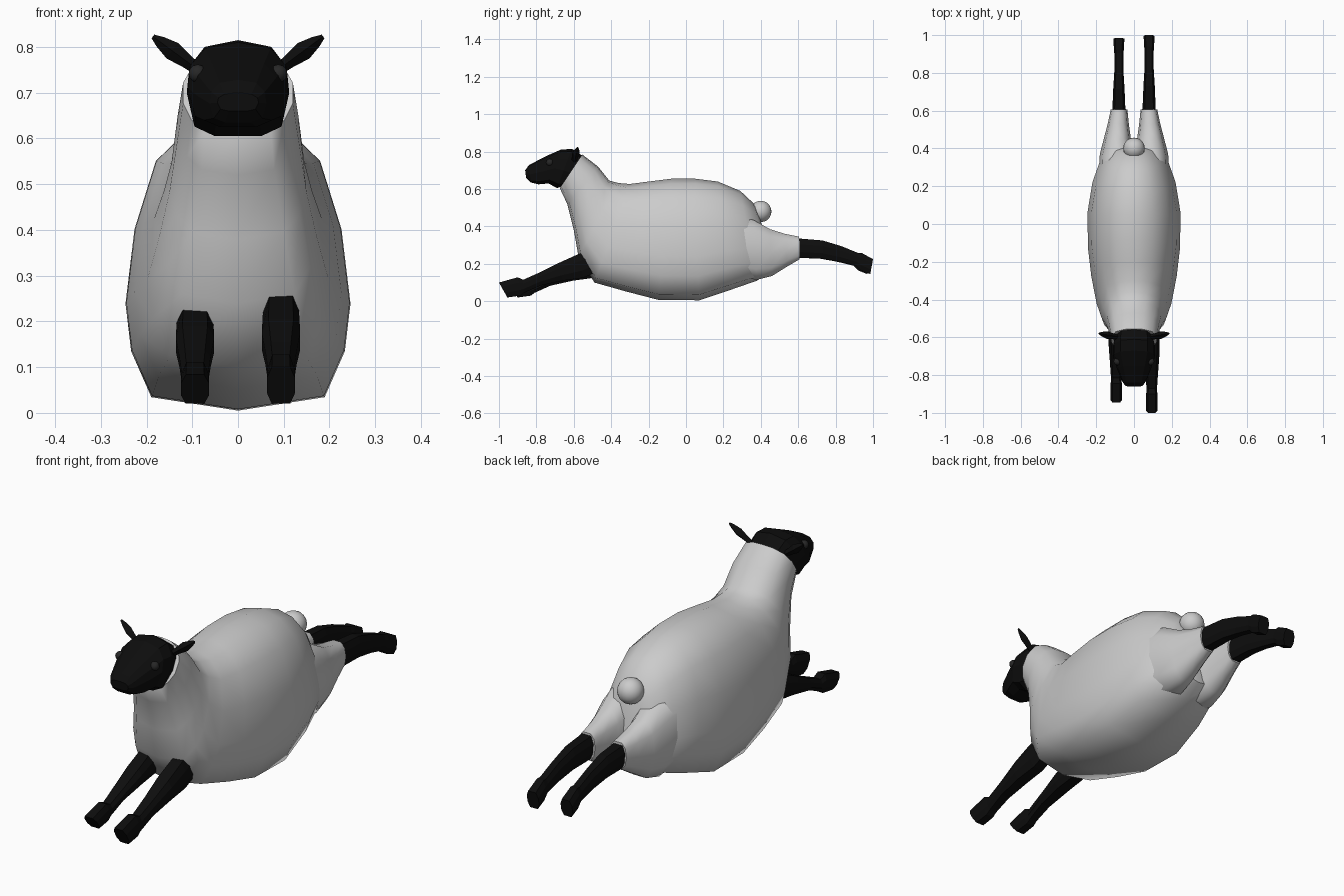
import bpy, bmesh, math
from mathutils import Vector

if "Cube" in bpy.data.objects:
    bpy.data.objects.remove(bpy.data.objects["Cube"])

black = bpy.data.materials.new("black")
black.diffuse_color = (0.004, 0.004, 0.004, 1)
black.use_nodes = True
black.node_tree.nodes["Principled BSDF"].inputs["Base Color"].default_value = black.diffuse_color
eye_grey = bpy.data.materials.new("eye_grey")
eye_grey.diffuse_color = (0.02, 0.02, 0.02, 1)
eye_grey.use_nodes = True
eye_grey.node_tree.nodes["Principled BSDF"].inputs["Base Color"].default_value = eye_grey.diffuse_color

# Half cross-sections, bottom to top: (width factor, height factor 0..1)
WOOL = [(0, 0), (.77, .045), (.95, .2), (1, .36), (.92, .61), (.73, .84), (.4, .96), (0, 1)]
NECK = [(0, 0), (.6, .06), (.85, .2), (1, .4), (1, .65), (.8, .88), (.4, .98), (0, 1)]
HEAD = [(.45, 0), (.85, .1), (1, .45), (.95, .72), (.65, .93), (0, 1)]
LEG = [(.65, 0), (1, .3), (1, .7), (.65, 1)]


def finish(name, bm, mat=None, smooth=None):
    bmesh.ops.recalc_face_normals(bm, faces=bm.faces)
    me = bpy.data.meshes.new(name)
    bm.to_mesh(me)
    bm.free()
    ob = bpy.data.objects.new(name, me)
    bpy.context.collection.objects.link(ob)
    if mat:
        me.materials.append(mat)
    if smooth:
        bpy.ops.object.select_all(action='DESELECT')
        ob.select_set(True)
        bpy.context.view_layer.objects.active = ob
        bpy.ops.object.shade_smooth_by_angle(angle=math.radians(smooth))
    return ob


def mix(a, b, t):
    return [(p[0] + (q[0] - p[0]) * t, p[1] + (q[1] - p[1]) * t) for p, q in zip(a, b)]


def loft(name, rings, mat=None, smooth=None):
    """rings: (top_y, top_z, bottom_y, bottom_z, half_width, centre_x, half_section)"""
    bm = bmesh.new()
    loops = []
    for ty, tz, by, bz, hw, cx, half in rings:
        pts = list(half) + [(-w, t) for w, t in reversed(half) if w > 0]
        loops.append([bm.verts.new((cx + w * hw, by + (ty - by) * t, bz + (tz - bz) * t))
                      for w, t in pts])
    n = len(loops[0])
    for a, b in zip(loops, loops[1:]):
        for i in range(n):
            j = (i + 1) % n
            bm.faces.new((a[i], a[j], b[j], b[i]))
    bm.faces.new(loops[0])
    bm.faces.new(loops[-1])
    return finish(name, bm, mat, smooth)


def ball(name, centre, r, seg, mat=None):
    bm = bmesh.new()
    bmesh.ops.create_uvsphere(bm, u_segments=seg, v_segments=seg // 2, radius=r)
    bmesh.ops.translate(bm, verts=bm.verts, vec=centre)
    return finish(name, bm, mat, 60)


# Woolly body sweeping up into the neck (last value blends wool to neck section)
body = [(.395, .45, .43, .30, .06, 0), (.365, .52, .45, .16, .115, 0), (.29, .59, .38, .11, .175, 0),
        (.17, .64, .25, .065, .22, 0), (.05, .655, .07, .005, .246, 0), (-.08, .655, -.15, .008, .244, 0),
        (-.2, .64, -.32, .052, .226, 0), (-.3, .627, -.49, .1, .198, .1), (-.36, .632, -.575, .24, .172, .3),
        (-.41, .645, -.6, .38, .15, .6), (-.47, .72, -.635, .52, .132, 1), (-.555, .785, -.675, .605, .12, 1)]
loft("wool_body", [(*r[:5], 0, mix(WOOL, NECK, r[5])) for r in body], smooth=60)

# Head
head = [(-.55, .775, -.67, .612, .104), (-.61, .815, -.69, .605, .112), (-.67, .81, -.735, .63, .11),
        (-.75, .775, -.79, .625, .088), (-.84, .728, -.83, .635, .062), (-.86, .7, -.855, .66, .045)]
loft("head", [(*r, 0, HEAD) for r in head], black)

# Fluffy tail
ball("tail", (0, .4, .48), .057, 20)


def ear(name, s):
    """Leaf-shaped ear built from diamond sections along a slanted axis"""
    bm = bmesh.new()
    a, b = Vector((s * .08, -.6, .745)), Vector((s * .186, -.58, .823))
    up = Vector((-s * .59, 0, .81))
    loops = []
    for t, w, d in ((0, .012, .014), (.3, .015, .016), (.6, .021, .02), (.85, .013, .012), (1, .005, .004)):
        c = a.lerp(b, t)
        dy = Vector((0, d, 0))
        loops.append([bm.verts.new(c + o) for o in (up * w, dy, -up * w, -dy)])
    for p, q in zip(loops, loops[1:]):
        for i in range(4):
            bm.faces.new((p[i], p[(i + 1) % 4], q[(i + 1) % 4], q[i]))
    bm.faces.new(loops[0])
    bm.faces.new(loops[-1])
    finish(name, bm, black)


front = [(-.46, .29, -.42, .18, .036), (-.58, .25, -.55, .125, .04), (-.68, .205, -.66, .11, .042),
         (-.78, .155, -.78, .083, .034), (-.87, .115, -.865, .045, .028), (-.9, .128, -.885, .03, .029),
         (-1, .1, -.955, .02, .031)]
hind = [(.56, .34, .55, .24, .033), (.61, .335, .61, .232, .035), (.73, .325, .73, .228, .03),
        (.83, .295, .82, .212, .024), (.92, .258, .91, .19, .024), (.94, .258, .935, .165, .026),
        (1, .225, .985, .145, .029)]
haunch = [(.2, .46, .2, .14, .1, .09), (.36, .435, .38, .115, .093, .088), (.45, .385, .46, .135, .071, .088),
          (.53, .36, .54, .185, .055, .083), (.605, .345, .608, .225, .044, .079)]
SOCK = [(.45, 0), (.85, .18), (1, .5), (.85, .82), (.45, 1)]

for s, side in ((1, "right"), (-1, "left")):
    ear(side + "_ear", s)
    ball(side + "_eye", (s * .088, -.728, .742), .02, 12, eye_grey)
    # The far-side limbs trail slightly behind
    df = 0 if s > 0 else .055
    dh = 0 if s > 0 else -.015
    loft(side + "_front_leg", [(r[0] + df, r[1] - df * .3, r[2] + df, r[3], r[4], s * .094, LEG)
                               for r in front], black)
    loft(side + "_hind_leg", [(r[0] + dh, r[1], r[2] + dh, r[3], r[4], s * .08, LEG)
                              for r in hind], black)
    loft(side + "_haunch", [(*r[:5], s * r[5], SOCK) for r in haunch], smooth=60)
